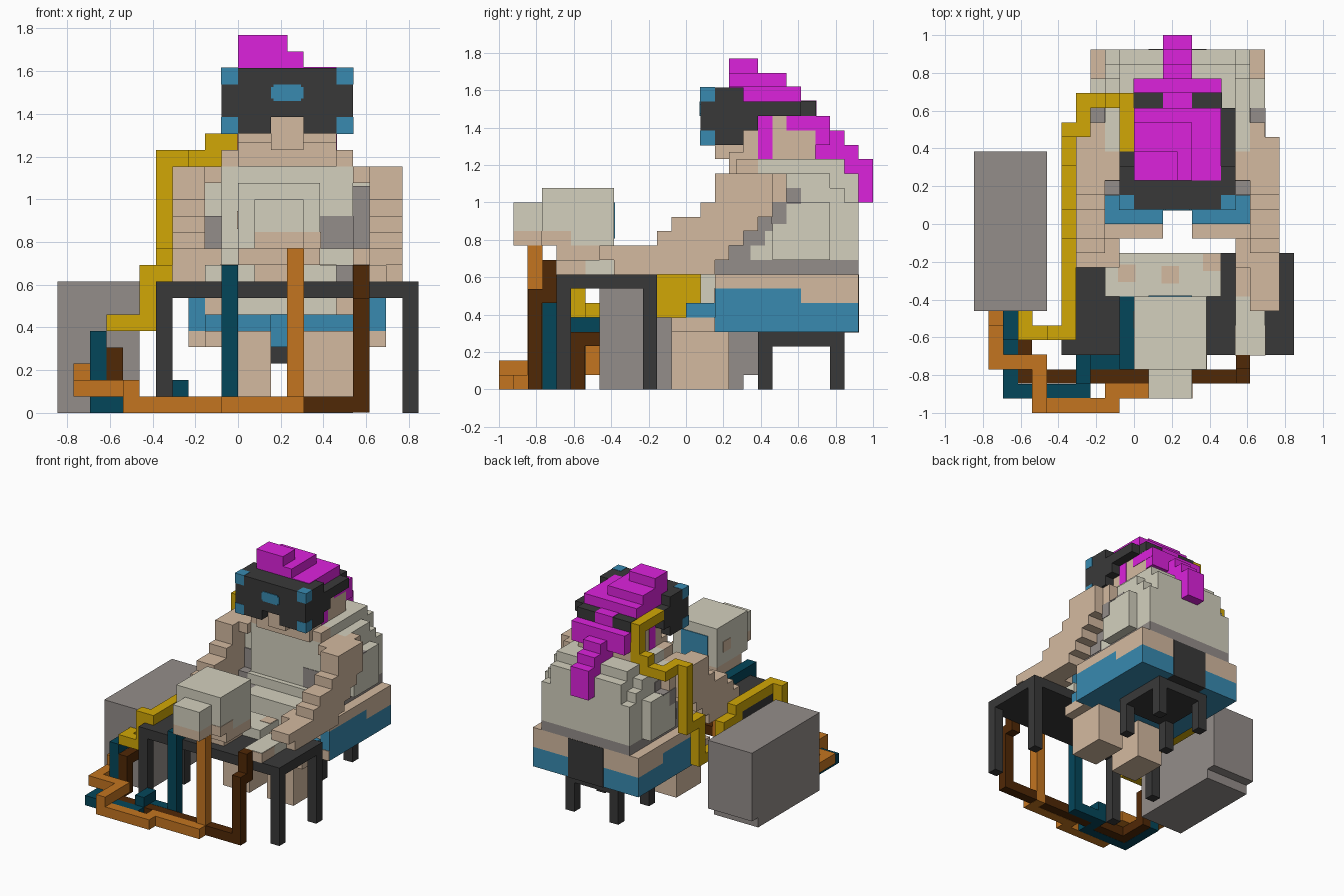
import bpy
import bmesh
from mathutils import Vector

old = bpy.data.objects.get("Cube")
if old:
    bpy.data.objects.remove(old, do_unlink=True)

U = 1 / 13  # edge of one block; all sizes below are in blocks
AXIS = 3    # the seated figure is mirrored about x = 3


def srgb(c):
    c /= 255
    return c / 12.92 if c <= 0.04045 else ((c + 0.055) / 1.055) ** 2.4


def material(name, r, g, b):
    m = bpy.data.materials.new(name)
    col = (srgb(r), srgb(g), srgb(b), 1)
    m.diffuse_color = col
    m.use_nodes = True
    m.node_tree.nodes["Principled BSDF"].inputs["Base Color"].default_value = col
    return m


SKIN = material("skin", 212, 186, 160)
LIGHT = material("pale_grey", 211, 208, 190)
GREY = material("warm_grey", 148, 141, 138)
DARK = material("charcoal", 57, 57, 57)
BLUE = material("blue", 56, 138, 176)
PINK = material("magenta", 220, 34, 220)
YELLOW = material("yellow", 209, 167, 6)
ORANGE = material("orange", 195, 117, 32)
BROWN = material("brown", 80, 40, 6)
TEAL = material("teal", 4, 70, 90)


def part(name, mat, *boxes, mirror=False):
    """Blocks given as (x0, x1, y0, y1, z0, z1); mirror adds the other side."""
    boxes = list(boxes)
    if mirror:
        boxes += [(2 * AXIS - b[1], 2 * AXIS - b[0], *b[2:]) for b in boxes]
    bm = bmesh.new()
    for x0, x1, y0, y1, z0, z1 in boxes:
        vs = bmesh.ops.create_cube(bm, size=1)["verts"]
        for v in vs:
            v.co = Vector(((x0 + x1) / 2 + v.co.x * (x1 - x0),
                           (y0 + y1) / 2 + v.co.y * (y1 - y0),
                           (z0 + z1) / 2 + v.co.z * (z1 - z0))) * U
    me = bpy.data.meshes.new(name)
    bm.to_mesh(me)
    bm.free()
    me.materials.append(mat)
    ob = bpy.data.objects.new(name, me)
    bpy.context.collection.objects.link(ob)


def cable(name, mat, *pts, r=0.5):
    """Square cable through block centres, one straight box per leg."""
    boxes = []
    for a, b in zip(pts, pts[1:]):
        box = []
        for p, q in zip(a, b):
            box += [min(p, q) - r, max(p, q) + r]
        boxes.append(box)
    part(name, mat, *boxes)


# Table and stool
part("table_top", DARK, (-5, 11, -9, -2, 7, 8))
part("table_legs", DARK, *[(x, x + 1, y, y + 1, 0, 7.5) for x in (-5, 10) for y in (-9, -3)])
part("stool_seat", DARK, (0, 6, 5, 11, 3, 4))
part("stool_legs", DARK, *[(x, x + 1, y, y + 1, 0, 3.5) for x in (0, 5) for y in (5, 10)])

# Computer tower with a recessed foot
part("computer_tower", GREY, (-11, -6, -6, 5, 1, 8), (-11, -6, -6, 4, 0, 1.5))

# Monitor, keyboard and mouse
part("monitor_case", LIGHT, (0, 5, -10, -5, 10, 14), (1, 4, -12, -10, 11, 13))
part("monitor_base", SKIN, (1, 4, -12, -10, 10, 11), (1, 5.04, -10.04, -8, 10, 11),
     (0, 5, -9, -5, 9, 10), (1, 4, -8, -5, 8, 9))
part("monitor_screen", BLUE, (1, 4, -5, -4.93, 10.5, 13))
part("monitor_side_mark", SKIN, (-0.05, 0, -7.2, -6, 11.2, 12.3))
part("keyboard", LIGHT, (-2, 6, -5, -2, 8, 9))
part("keyboard_marks", SKIN, *[(x - 0.6, x + 0.6, y - 0.6, y + 0.6, 9, 9.04)
                               for x, y in ((-0.5, -3.4), (2.5, -3.5), (5.35, -2.65))])
part("mouse", LIGHT, (7, 9, -9, -5, 8, 9))
part("mouse_nose", SKIN, (6.96, 9.04, -9.04, -7, 8, 8.96))

# Legs
part("lower_legs", SKIN, (-1, 2, -1, 3, 0, 5), (-2, 2, -1, 3, 4, 5), mirror=True)
part("thighs", BLUE, (-2, 2, 0, 6, 5, 6), mirror=True)
part("thigh_tops", SKIN, (-2, 2, 1.95, 4, 6, 7), mirror=True)

# Hips, shorts and rear panel
part("shorts", BLUE, (-3, 9, 2, 12, 4, 6), (-3, 9, 2, 8, 6, 7))
part("shorts_front_hem", SKIN, (-3, -1, 1.93, 2, 4, 5), mirror=True)
part("hips", SKIN, (-3, 9, 8, 12, 6, 7), (-3, 9, 2, 12, 7, 8))
part("rear_panel", DARK, (1, 5, 9, 12.04, 3.96, 7.98))

# Torso
part("waist", GREY, (-2, 8, 2, 12, 8, 9))
part("belly", LIGHT, (0, 6, 1, 3, 6, 9.02), (-2, 8, 3, 5, 9, 10))
part("torso", LIGHT, (-1, 7, 3.5, 7, 10, 15), (-2, 8, 4, 12, 9, 13),
     (-2, 8, 4, 11, 13, 14), (-2, 8, 5, 10, 14, 15), (-1, 7, 7, 12, 13, 15),
     (-1, 7, 5, 11, 14, 16), (-3, 9, 6, 10, 9, 13))
part("underarm_stripe", GREY, (7, 8.05, 2.95, 4.5, 9, 10.02), (7, 8.05, 3.9, 5.5, 10, 11),
     (7, 8.05, 3.9, 6.2, 11, 12), (7, 8.05, 5, 7, 12, 14), (8, 9.05, 5.95, 7, 11.5, 13.03),
     (8, 9.04, 7, 8, 12.9, 13.03), (7, 8.05, 6, 8, 13, 14), mirror=True)
part("chest_patch", GREY, (5, 7.04, 3.45, 3.5, 10, 12), (7, 8.04, 3.9, 4, 12, 13.8))

# Arms, stepped from shoulder to hand
part("arms", SKIN, (8, 10, 2, 6, 12, 15), (7, 8, 3, 6, 14, 15), (8, 9, 5, 7, 13, 15),
     (8, 10, 1, 5, 11, 13), (8, 10, -1, 4, 10, 12), (8, 10, -2, 3, 9, 11),
     (8, 10, -3, 2, 8, 10), (7, 10, -3, -1, 8, 10), mirror=True)
part("left_hand", SKIN, (8, 10, -6, -3, 9, 10), (8, 10, -5, -3, 8, 9), (7, 8, -5, -3, 8, 9.02))

# Head
part("neck", SKIN, (0, 6, 3, 8, 15, 16.5), (-1, 7, 3.5, 5, 15, 16))
part("head", SKIN, (0, 6, 4, 9, 16, 20), (2, 4, 2, 4, 16, 18))

# Headset with corner sensors, lens and strap
part("headset", DARK, (-1, 7, 1, 4, 18, 21), (-1, 2, 1, 4, 17, 18), (4, 7, 1, 4, 17, 18))
part("headset_sensors", BLUE, *[(x, x + 1.03, 0.97, 2, z, z + 1.03)
                                for x in (-1.03, 6) for z in (16.97, 20)])
part("headset_lens", BLUE, (2, 4, 0.93, 1, 19.15, 19.85), (2.15, 3.85, 0.93, 1, 19, 20))
part("headset_strap", DARK, (-1, 0, 4, 5, 18, 20), (6, 7, 4, 5, 18, 20),
     (6, 7, 4, 8, 19, 20), (-0.04, 6.04, 8, 9.04, 19, 20.04))

# Hair: cap, crest and tail stepping down the back
part("hair_cap", PINK, (0, 6, 3, 8, 20, 21.05), (0, 4, 3, 7, 21, 22), (0, 3, 3, 5, 22, 23))
part("hair_back", PINK, (0, 6, 9, 10, 17, 19), (-0.03, 6.03, 7, 10, 18, 19),
     (-0.03, 6.03, 5, 6, 16, 19))
part("hair_tail", PINK, (2, 4, 8, 9.08, 19, 20.08), (2, 4, 9, 11, 16, 18), (2, 4, 11, 12, 15, 17),
     (2, 4, 12, 13, 13, 16))

# Yellow cable from the strap, down behind the arm and over the table edge
cable("headset_cable", YELLOW, (-0.5, 5.5, 19.5), (-0.5, 8.5, 19.5), (-0.5, 8.5, 16.5),
      (-1.5, 8.5, 16.5), (-1.5, 8.5, 15.5), (-3.5, 8.5, 15.5), (-3.5, 6.5, 15.5),
      (-4.5, 6.5, 15.5), (-4.5, 6.5, 9.5), (-4.5, 4.5, 9.5), (-4.5, 4.5, 5.5),
      (-4.5, 0.5, 5.5), (-4.5, 0.5, 7.5), (-4.5, -0.5, 7.5), (-4.5, -0.5, 5.5),
      (-4.5, -1.5, 5.5), (-4.5, -1.5, 8.5), (-4.5, -7.5, 8.5), (-5.5, -7.5, 8.5),
      (-5.5, -7.5, 5.5), (-7.5, -7.5, 5.5), (-7.5, -6, 5.5))

# Cables from the desk devices to the tower
cable("keyboard_cable", TEAL, (-0.5, -5.5, 8.5), (-0.5, -9.5, 8.5), (-0.5, -9.5, 0.5),
      (-3.5, -9.5, 0.5), (-3.5, -9.5, 1.5), (-3.5, -10.5, 1.5), (-3.5, -10.5, 0.5),
      (-3.5, -11.5, 0.5), (-8.5, -11.5, 0.5), (-8.5, -7.5, 0.5), (-8.5, -7.5, 4.5),
      (-8.5, -6.5, 4.5))
cable("monitor_cable", ORANGE, (3.5, -10.5, 9.5), (3.5, -10.5, 0.5), (3.5, -11.5, 0.5),
      (-1.5, -11.5, 0.5), (-1.5, -12.5, 0.5), (-6.5, -12.5, 0.5), (-6.5, -12.5, 1.5),
      (-6.5, -9.5, 1.5), (-9.5, -9.5, 1.5), (-9.5, -6.5, 1.5), (-9.5, -6.5, 2.5), r=0.51)
cable("mouse_cable", BROWN, (7.5, -8.6, 8.5), (7.5, -9.5, 8.5), (7.5, -9.5, 6.5),
      (7.5, -10.5, 6.5), (7.5, -10.5, 0.5), (-7.5, -10.5, 0.5), (-7.5, -7.5, 0.5),
      (-7.5, -7.5, 3.5), (-7.5, -6.2, 3.5), r=0.49)
